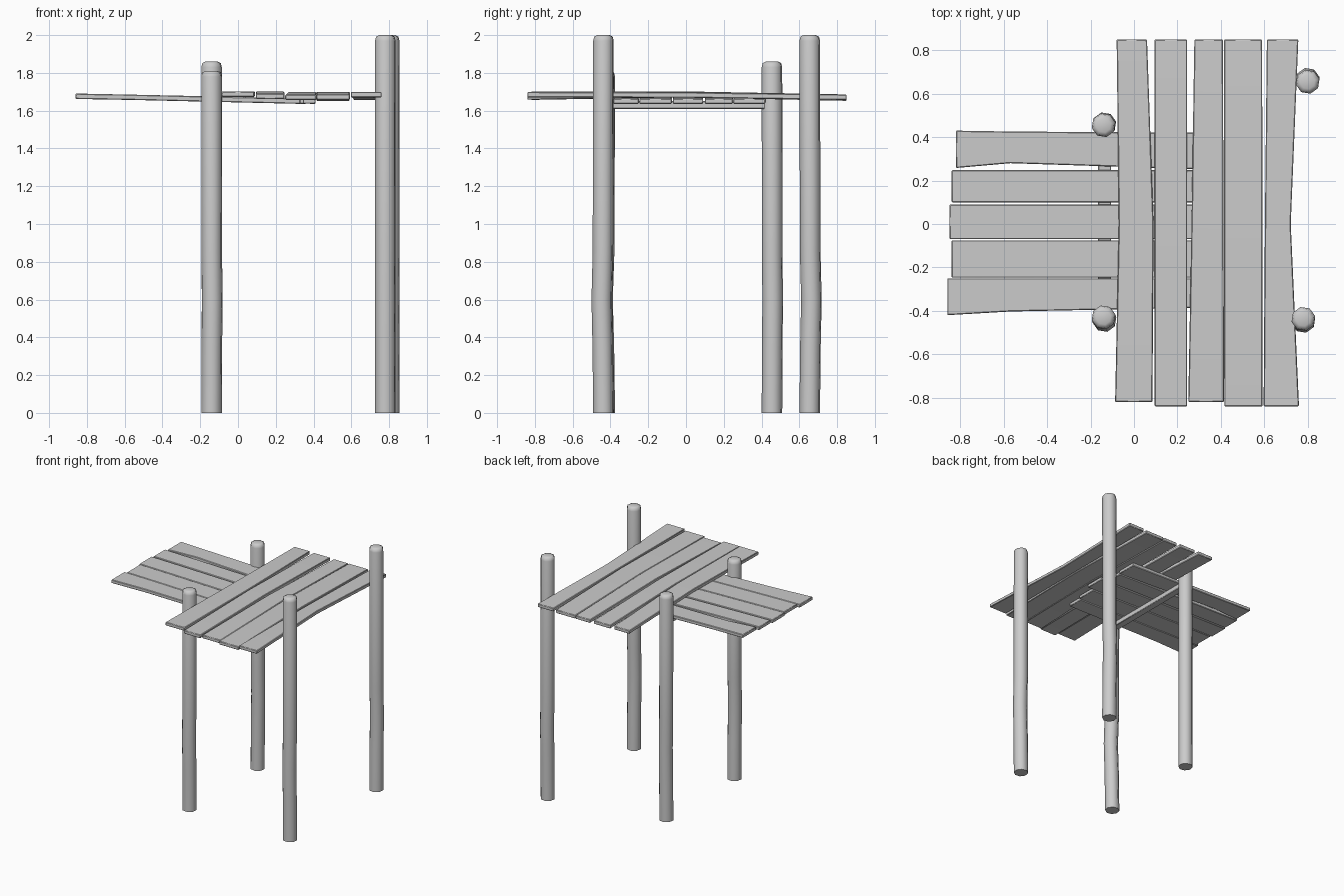
import bpy
import bmesh
import math

if "Cube" in bpy.data.objects:
    bpy.data.objects.remove(bpy.data.objects["Cube"], do_unlink=True)

wood = bpy.data.materials.new("grey wood")
wood.use_nodes = True
GREY = (0.6, 0.6, 0.6, 1)
wood.diffuse_color = GREY
wood.node_tree.nodes["Principled BSDF"].inputs["Base Color"].default_value = GREY


def loft(name, rings, angle):
    """Skin closed rings of points into a capped solid."""
    bm = bmesh.new()
    loops = [[bm.verts.new(p) for p in ring] for ring in rings]
    n = len(loops[0])
    for a, b in zip(loops, loops[1:]):
        for i in range(n):
            j = (i + 1) % n
            bm.faces.new((a[i], a[j], b[j], b[i]))
    bm.faces.new(loops[0])
    bm.faces.new(loops[-1])
    bmesh.ops.recalc_face_normals(bm, faces=bm.faces)
    mesh = bpy.data.meshes.new(name)
    bm.to_mesh(mesh)
    bm.free()
    mesh.materials.append(wood)
    obj = bpy.data.objects.new(name, mesh)
    bpy.context.collection.objects.link(obj)
    bpy.ops.object.select_all(action="DESELECT")
    obj.select_set(True)
    bpy.context.view_layer.objects.active = obj
    bpy.ops.object.shade_smooth_by_angle(angle=math.radians(angle))
    return obj


def post(name, x, y, height, bend, radius=0.056):
    """Eight-sided log with a slight bend and a rounded top."""
    bx, by = bend
    stations = [(0, 0, 1), (0.35, 0.4, 1), (0.6, 1, 1), (0.85, 0.3, 1),
                (height - 0.03, 0, 1), (height - 0.008, 0, 0.9), (height, 0, 0.6)]
    rings = []
    for z, b, s in stations:
        rings.append([(x + bx * b + radius * s * math.cos(math.tau * (i + 0.3) / 8),
                       y + by * b + radius * s * math.sin(math.tau * (i + 0.3) / 8), z)
                      for i in range(8)])
    loft(name, rings, 50)


def plank(name, stations, along_y, thick=0.028):
    """Board through stations of (position, low edge, high edge, underside)."""
    rings = []
    for t, lo, hi, z in stations:
        corners = [(lo, z), (hi, z), (hi, z + thick), (lo, z + thick)]
        rings.append([(w, t, h) if along_y else (t, w, h) for w, h in corners])
    obj = loft(name, rings, 30)
    bevel = obj.modifiers.new("worn_edges", "BEVEL")
    bevel.width = 0.004
    bevel.segments = 1


# Four upright logs
post("front_inner_post", -0.14, -0.43, 1.81, (0.004, -0.012))
post("back_inner_post", -0.14, 0.455, 1.86, (0.003, 0.004))
post("front_outer_post", 0.78, -0.437, 2.0, (0, -0.009))
post("back_outer_post", 0.8, 0.655, 2.0, (0, 0.009))

# Upper deck: front, middle and back (low edge, high edge, underside)
upper = [
    (-0.82, (-0.087, 0.085, 1.673), (-0.07, 0.09, 1.674), (-0.08, 0.06, 1.658)),
    (-0.84, (0.095, 0.245, 1.662), (0.095, 0.245, 1.673), (0.095, 0.245, 1.655)),
    (-0.82, (0.25, 0.415, 1.657), (0.265, 0.412, 1.672), (0.278, 0.41, 1.652)),
    (-0.84, (0.416, 0.592, 1.658), (0.414, 0.592, 1.671), (0.414, 0.59, 1.652)),
    (-0.84, (0.597, 0.76, 1.671), (0.603, 0.722, 1.669), (0.612, 0.757, 1.657)),
]
for i, (start, front, middle, back) in enumerate(upper, 1):
    plank(f"upper_plank_{i}",
          [(start, *front), (0, *middle), (0.85, *back)], True)

# Lower deck: ends, then low and high edges at outer, middle and inner stations
lower = [
    (-0.86, 0.33, (-0.42, -0.25), (-0.403, -0.25), (-0.385, -0.25)),
    (-0.84, 0.35, (-0.247, -0.075), (-0.247, -0.075), (-0.247, -0.075)),
    (-0.85, 0.41, (-0.07, 0.09), (-0.07, 0.09), (-0.07, 0.09)),
    (-0.84, 0.35, (0.1, 0.248), (0.1, 0.248), (0.1, 0.248)),
    (-0.82, 0.36, (0.258, 0.43), (0.28, 0.426), (0.25, 0.42)),
]
for i, (outer, inner, a, b, c) in enumerate(lower, 1):
    plank(f"lower_plank_{i}",
          [(outer, *a, 1.662), (-0.57, *b, 1.657), (inner, *c, 1.636)], False)

# Beam carrying the lower deck between the inner posts
plank("cross_beam", [(-0.43, -0.165, -0.105, 1.61), (0.455, -0.165, -0.105, 1.61)],
      True, 0.04)
